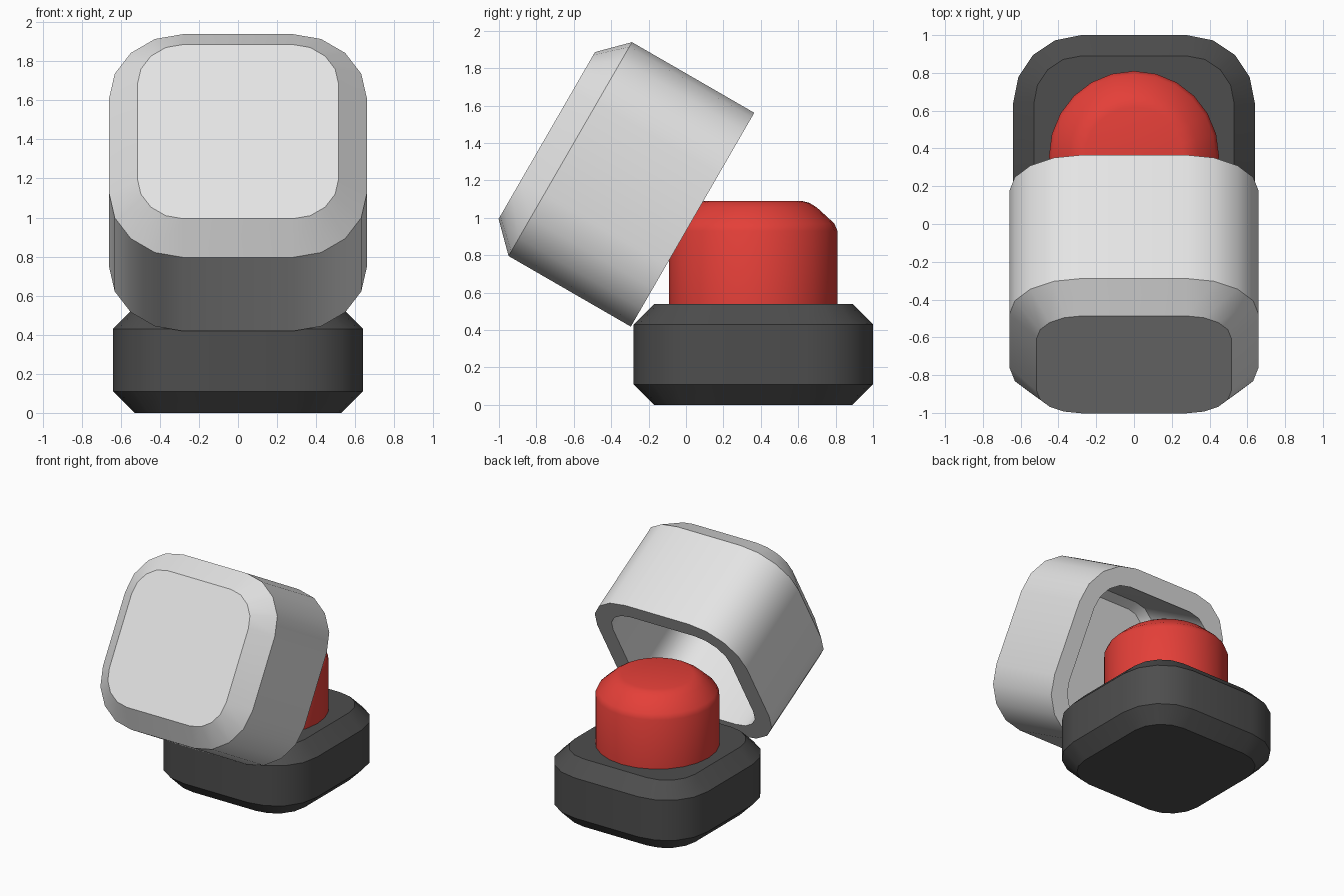
import bpy, bmesh, math
from mathutils import Matrix

if "Cube" in bpy.data.objects:
    bpy.data.objects.remove(bpy.data.objects["Cube"])


def material(name, rgb):
    m = bpy.data.materials.new(name)
    m.diffuse_color = (*rgb, 1)
    m.use_nodes = True
    m.node_tree.nodes["Principled BSDF"].inputs["Base Color"].default_value = m.diffuse_color
    return m


WHITE = material("light_grey", (0.78, 0.78, 0.78))
DARK = material("dark_grey", (0.075, 0.075, 0.075))
RED = material("red", (0.78, 0.05, 0.04))


def rounded_square(half, core, z):
    """Ring with four segments per corner; core is the half-length of the flat side."""
    r, pts = half - core, []
    for q, (sx, sy) in enumerate(((1, 1), (-1, 1), (-1, -1), (1, -1))):
        for i in range(5):
            a = math.pi / 2 * (q + i / 4)
            pts.append((sx * core + r * math.cos(a), sy * core + r * math.sin(a), z))
    return pts


def circle(r, n, z):
    return [(r * math.cos(2 * math.pi * i / n), r * math.sin(2 * math.pi * i / n), z)
            for i in range(n)]


def loft(name, rings, mat, matrix):
    """Skin a stack of rings and cap the first and last."""
    bm = bmesh.new()
    loops = [[bm.verts.new(p) for p in ring] for ring in rings]
    n = len(loops[0])
    for a, b in zip(loops, loops[1:]):
        for i in range(n):
            j = (i + 1) % n
            bm.faces.new((a[i], a[j], b[j], b[i]))
    bm.faces.new(loops[0][::-1])
    bm.faces.new(loops[-1])
    bmesh.ops.recalc_face_normals(bm, faces=bm.faces)
    me = bpy.data.meshes.new(name)
    bm.to_mesh(me)
    bm.free()
    me.materials.append(mat)
    ob = bpy.data.objects.new(name, me)
    bpy.context.collection.objects.link(ob)
    ob.matrix_world = matrix
    bpy.ops.object.select_all(action='DESELECT')
    ob.select_set(True)
    bpy.context.view_layer.objects.active = ob
    return ob


CORE = 0.28
center = Matrix.Translation((0, 0.36, 0))

# chamfered base block
loft("base", [rounded_square(h, CORE, z) for h, z in
              ((0.53, 0), (0.64, 0.11), (0.64, 0.43), (0.53, 0.54))], DARK, center)
bpy.ops.object.shade_smooth_by_angle(angle=math.radians(30))

# push button with rounded shoulder
loft("button", [circle(r, 24, z) for r, z in
                ((0.45, 0.53), (0.45, 0.93), (0.433, 0.97), (0.34, 1.055),
                 (0.30, 1.08), (0.26, 1.09))], RED, center)
bpy.ops.object.shade_smooth_by_angle(angle=math.radians(50))

# hollow cover, tipped open: inner ceiling, inner wall, rim, outer wall, outer top
loft("cover", [rounded_square(h, CORE, z) for h, z in
               ((0.46, 0.76), (0.52, 0.70), (0.52, 0), (0.66, 0), (0.66, 0.755),
                (0.515, 0.90))], WHITE,
     Matrix.Translation((0, 0.035, 0.99)) @ Matrix.Rotation(math.radians(60), 4, 'X'))
bpy.ops.object.shade_smooth_by_angle(angle=math.radians(30))
